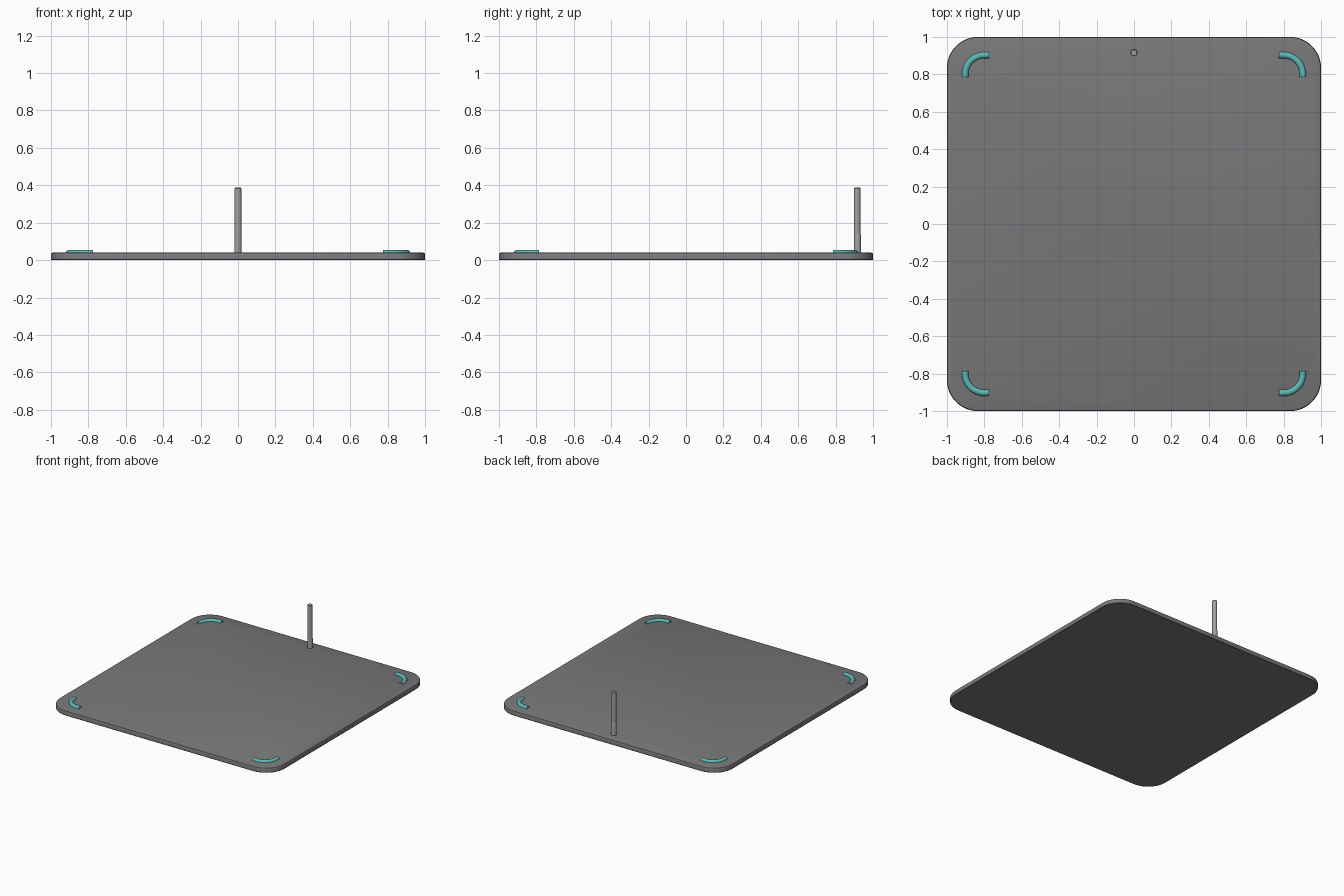
import bpy, bmesh, math

if "Cube" in bpy.data.objects:
    bpy.data.objects.remove(bpy.data.objects["Cube"])

def material(name, rgb):
    m = bpy.data.materials.new(name)
    m.diffuse_color = (*rgb, 1)
    m.use_nodes = True
    m.node_tree.nodes["Principled BSDF"].inputs["Base Color"].default_value = m.diffuse_color
    return m

GREY = material("slate grey", (0.19, 0.19, 0.195))
TEAL = material("teal", (0.11, 0.48, 0.48))
STEEL = material("light grey", (0.36, 0.36, 0.36))

def make(name, bm, mat, angle=35):
    bmesh.ops.recalc_face_normals(bm, faces=bm.faces)
    me = bpy.data.meshes.new(name)
    bm.to_mesh(me)
    bm.free()
    ob = bpy.data.objects.new(name, me)
    bpy.context.collection.objects.link(ob)
    me.materials.append(mat)
    bpy.ops.object.select_all(action='DESELECT')
    ob.select_set(True)
    bpy.context.view_layer.objects.active = ob
    bpy.ops.object.shade_smooth_by_angle(angle=math.radians(angle))
    return ob

def loft(bm, rings):
    """Bridge closed rings of points and cap both ends."""
    vs = [[bm.verts.new(p) for p in r] for r in rings]
    n = len(vs[0])
    for a, b in zip(vs, vs[1:]):
        for i in range(n):
            j = (i + 1) % n
            bm.faces.new((a[i], a[j], b[j], b[i]))
    bm.faces.new(vs[0][::-1])
    bm.faces.new(vs[-1])

def rounded_square(inset, z, radius=0.165, steps=12):
    pts = []
    c = 1 - radius
    for k, (sx, sy) in enumerate(((1, 1), (-1, 1), (-1, -1), (1, -1))):
        for i in range(steps + 1):
            a = math.pi / 2 * (k + i / steps)
            r = radius - inset
            pts.append((sx * c + r * math.cos(a), sy * c + r * math.sin(a), z))
    return pts

def circle(x, y, z, r, n=20):
    return [(x + r * math.cos(2 * math.pi * i / n),
             y + r * math.sin(2 * math.pi * i / n), z) for i in range(n)]

# Base plate with a softened top rim
bm = bmesh.new()
loft(bm, [rounded_square(0.003, 0), rounded_square(0, 0.003), rounded_square(0, 0.031),
          rounded_square(0.003, 0.037), rounded_square(0.01, 0.04)])
make("base_plate", bm, GREY)

# Upright post and its short foot sleeve
bm = bmesh.new()
loft(bm, [circle(0, 0.915, z, r) for z, r in
          ((0.03, 0.018), (0.383, 0.018), (0.387, 0.015))])
make("post", bm, STEEL)
bm = bmesh.new()
loft(bm, [circle(0, 0.917, z, r) for z, r in ((0.03, 0.02), (0.13, 0.019), (0.142, 0.016))])
make("post_foot", bm, STEEL)

# Corner grips: half-sunk bent tubes with straight ends
C, R, TUBE, Z = 0.8, 0.103, 0.0175, 0.0375
path = [(0.774, C + R, 0.5 * math.pi)]
path += [(C + R * math.cos(a), C + R * math.sin(a), a)
         for a in (math.pi / 2 * (1 - i / 12) for i in range(13))]
path += [(C + R, 0.786, 0)]
for sx, sy, label in ((1, 1, "back_right"), (-1, 1, "back_left"),
                      (-1, -1, "front_left"), (1, -1, "front_right")):
    bm = bmesh.new()
    rings = []
    for x, y, a in path:
        ring = []
        for i in range(12):
            t = 2 * math.pi * i / 12
            d = TUBE * math.cos(t)
            ring.append((sx * (x + d * math.cos(a)), sy * (y + d * math.sin(a)),
                         Z + TUBE * math.sin(t)))
        rings.append(ring)
    loft(bm, rings)
    make("corner_grip_" + label, bm, TEAL)
